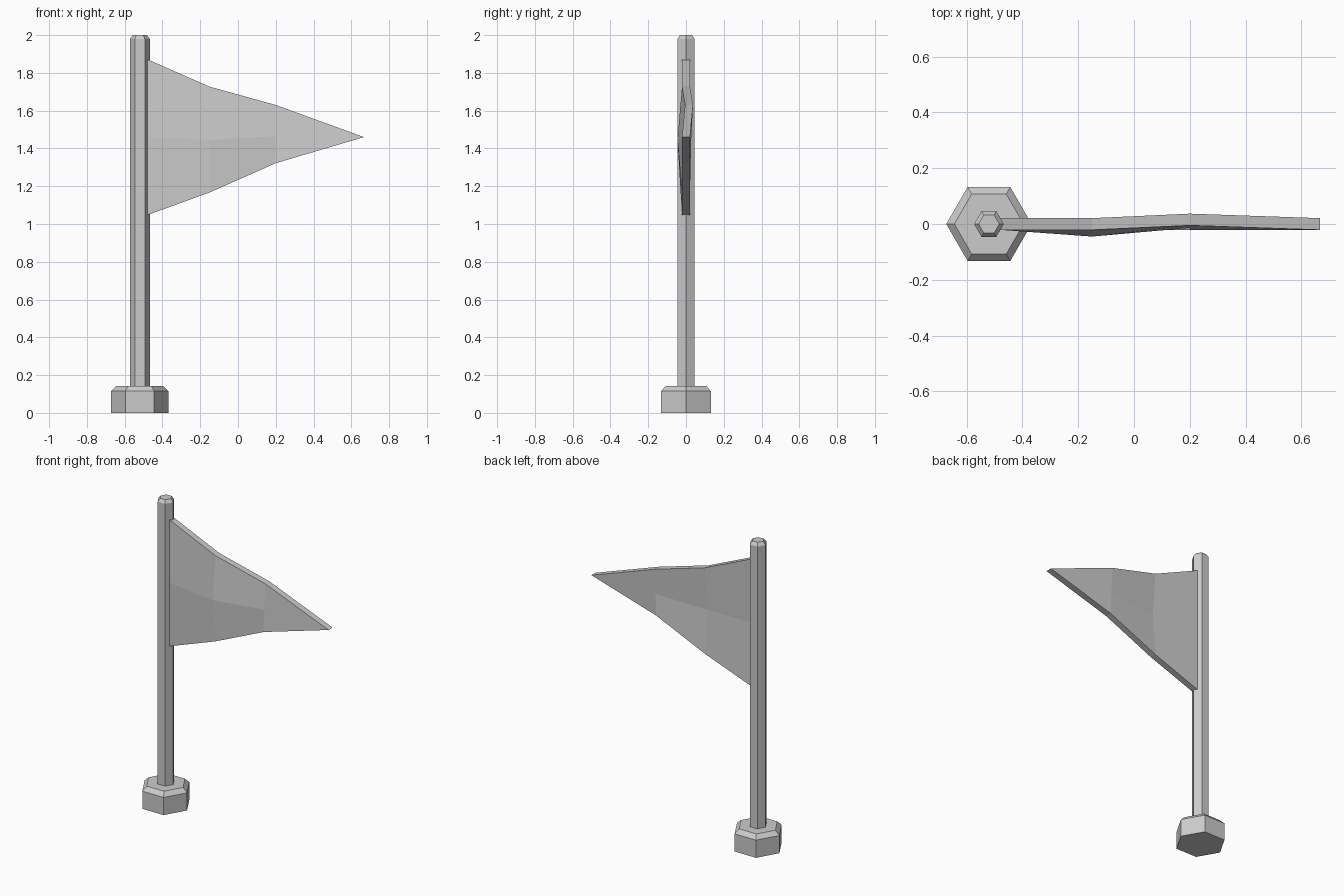
import bpy, bmesh
from math import cos, sin, pi

cube = bpy.data.objects.get("Cube")
if cube:
    bpy.data.objects.remove(cube, do_unlink=True)

grey = bpy.data.materials.new("light grey")
grey.use_nodes = True
grey.diffuse_color = (0.6, 0.6, 0.6, 1)
grey.node_tree.nodes["Principled BSDF"].inputs["Base Color"].default_value = (0.6, 0.6, 0.6, 1)

POLE_X = -0.52


def finish(name, bm):
    bmesh.ops.recalc_face_normals(bm, faces=bm.faces)
    mesh = bpy.data.meshes.new(name)
    bm.to_mesh(mesh)
    bm.free()
    mesh.materials.append(grey)
    obj = bpy.data.objects.new(name, mesh)
    bpy.context.collection.objects.link(obj)
    return obj


def hex_prism(name, profile):
    """Six-sided solid through (radius, height) rings, capped at both ends."""
    bm = bmesh.new()
    rings = [[bm.verts.new((POLE_X + r * cos(i * pi / 3), r * sin(i * pi / 3), z))
              for i in range(6)] for r, z in profile]
    for low, high in zip(rings, rings[1:]):
        for i in range(6):
            j = (i + 1) % 6
            bm.faces.new((low[i], low[j], high[j], high[i]))
    bm.faces.new(rings[0])
    bm.faces.new(rings[-1])
    return finish(name, bm)


# Chamfered foot and pole
hex_prism("base", [(0.153, 0), (0.153, 0.115), (0.124, 0.142)])
hex_prism("pole", [(0.053, 0.13), (0.053, 1.98), (0.037, 2.0)])

# Pennant: columns of (y, z) at bottom, middle and top, narrowing to a point
FRONT = -0.021
columns = [
    (-0.48, [(0, 1.047), (0, 1.46), (0, 1.872)]),
    (-0.15, [(0, 1.167), (-0.024, 1.445), (0, 1.727)]),
    (0.20, [(0, 1.322), (0.007, 1.465), (0.016, 1.63)]),
]
bm = bmesh.new()
grid = [[bm.verts.new((x, FRONT + y, z)) for y, z in col] for x, col in columns]
tip = bm.verts.new((0.667, FRONT, 1.46))
for a, b in zip(grid, grid[1:]):
    for k in range(2):
        bm.faces.new((a[k], b[k], b[k + 1], a[k + 1]))
for k in range(2):
    bm.faces.new((grid[-1][k], tip, grid[-1][k + 1]))

# Give the cloth its thickness, keeping the front sheet as well
sheet = bm.faces[:]
extruded = bmesh.ops.extrude_face_region(bm, geom=sheet, use_keep_orig=True)
back = [g for g in extruded["geom"] if isinstance(g, bmesh.types.BMVert)]
bmesh.ops.translate(bm, verts=back, vec=(0, 0.042, 0))
finish("pennant", bm)
